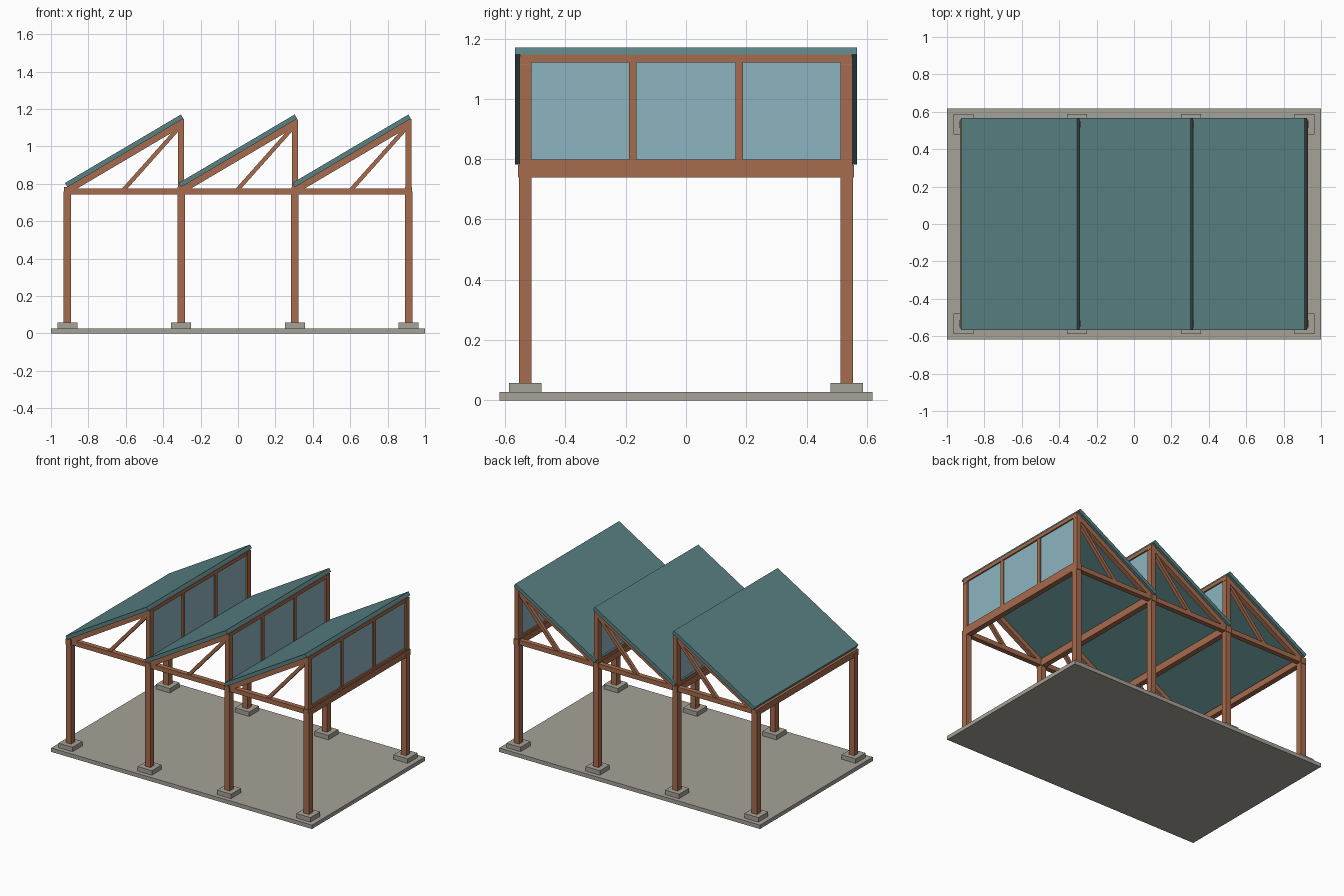
import bpy
from math import atan2, hypot
from mathutils import Vector

if "Cube" in bpy.data.objects:
    bpy.data.objects.remove(bpy.data.objects["Cube"])


def material(name, rgb):
    m = bpy.data.materials.new(name)
    m.diffuse_color = (*rgb, 1)
    m.use_nodes = True
    m.node_tree.nodes["Principled BSDF"].inputs["Base Color"].default_value = m.diffuse_color
    return m


TIMBER = material("timber", (0.38, 0.15, 0.075))
ROOF = material("roof_sheet", (0.10, 0.22, 0.23))
GLASS = material("glass", (0.27, 0.46, 0.53))
CONCRETE = material("concrete", (0.38, 0.36, 0.31))


def box(name, centre, size, mat, pitch=0):
    bpy.ops.mesh.primitive_cube_add(size=1, location=centre)
    ob = bpy.context.object
    ob.name = name
    ob.scale = size
    bpy.ops.object.transform_apply(location=False, rotation=False, scale=True)
    ob.rotation_euler.y = -pitch
    ob.data.materials.append(mat)
    return ob


def span(name, a, b, y, depth, width, mat, offset=0):
    """Sloping member in the xz plane from a to b, shifted sideways by offset."""
    dx, dz = b[0] - a[0], b[1] - a[1]
    length = hypot(dx, dz)
    n = Vector((-dz, 0, dx)) / length
    centre = Vector(((a[0] + b[0]) / 2, y, (a[1] + b[1]) / 2)) + n * offset
    return box(name, centre, (length, width, depth), mat, atan2(dz, dx))


BAY = 0.608
COLS = [-0.912 + BAY * i for i in range(4)]
YC = 0.533

# Ground slab
box("floor_slab", (0, 0, 0.0135), (2, 1.236, 0.027), CONCRETE)

# Pads, columns and cross beams on each column line
for x in COLS:
    for y in (-YC, YC):
        box("footing_pad", (x, y, 0.0425), (0.108, 0.108, 0.031), CONCRETE)
        box("column", (x, y, 0.408), (0.04, 0.042, 0.70), TIMBER)
    box("cross_beam", (x, 0, 0.76), (0.037, 1.116, 0.043), TIMBER)

# Long bottom chords on both sides
for y in (-YC, YC):
    box("bottom_chord", (0, y, 0.76), (1.85, 0.034, 0.032), TIMBER)

# Sawtooth bays
for x0 in COLS[:3]:
    x1 = x0 + BAY
    low, high = (x0, 0.782), (x1 + 0.012, 1.148)
    slope = (high[1] - low[1]) / (high[0] - low[0])

    # Sloping roof panel
    span("roof_panel", low, high, 0, 0.026, 1.136, ROOF, 0.013)

    # Side trusses: rafter, diagonal brace and upright
    for y in (-YC, YC):
        rafter_end = (x1, low[1] + slope * BAY)
        span("rafter", low, rafter_end, y, 0.033, 0.034, TIMBER, -0.0165)
        span("truss_brace", (x1 - 0.31, 0.765), (x1 - 0.016, 1.095), y,
             0.022, 0.024, TIMBER)
        box("clerestory_post", (x1, y, 0.961), (0.032, 0.04, 0.36), TIMBER)

    # Glazed vertical face
    box("clerestory_sill", (x1, 0, 0.789), (0.03, 1.05, 0.02), TIMBER)
    box("clerestory_head", (x1, 0, 1.134), (0.03, 1.10, 0.026), TIMBER)
    for y in (-0.177, 0.177):
        box("mullion", (x1, y, 0.96), (0.026, 0.025, 0.34), TIMBER)
    for y in (-0.345, 0, 0.345):
        box("glass_pane", (x1, y, 0.96), (0.01, 0.335, 0.335), GLASS)
